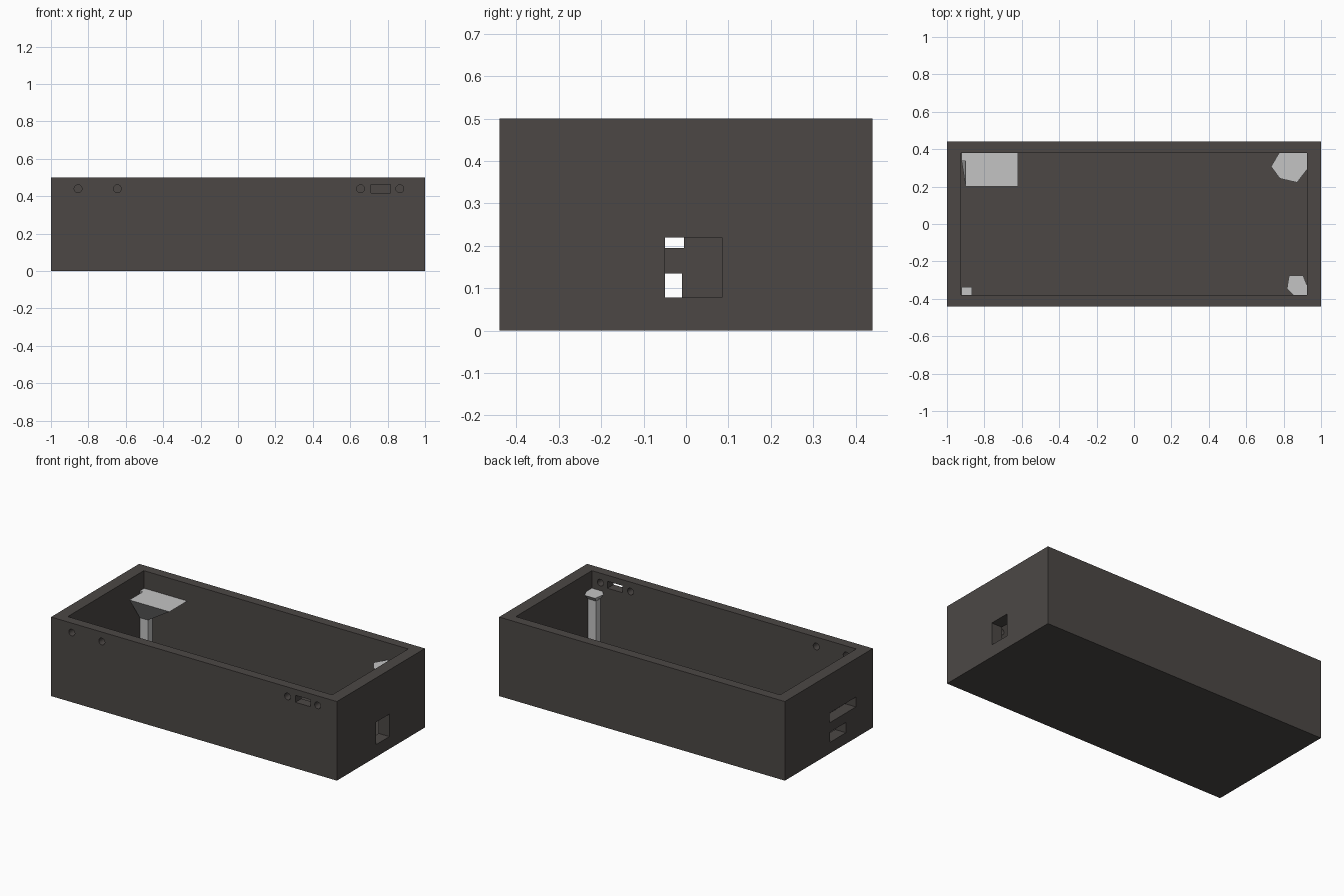
import bpy
import bmesh
from mathutils import Matrix, Vector

cube = bpy.data.objects.get("Cube")
if cube:
    bpy.data.objects.remove(cube, do_unlink=True)


def material(name, rgb):
    mat = bpy.data.materials.new(name)
    mat.use_nodes = True
    mat.diffuse_color = (*rgb, 1)
    mat.node_tree.nodes["Principled BSDF"].inputs["Base Color"].default_value = (*rgb, 1)
    return mat


charcoal = material("charcoal", (0.072, 0.064, 0.060))
light_grey = material("light_grey", (0.55, 0.55, 0.55))


def finish(bm, name, mat=None):
    bmesh.ops.recalc_face_normals(bm, faces=bm.faces)
    mesh = bpy.data.meshes.new(name)
    bm.to_mesh(mesh)
    bm.free()
    ob = bpy.data.objects.new(name, mesh)
    bpy.context.collection.objects.link(ob)
    if mat:
        mesh.materials.append(mat)
    return ob


def add_box(bm, lo, hi):
    lo, hi = Vector(lo), Vector(hi)
    size = Matrix.Diagonal((*(hi - lo), 1))
    bmesh.ops.create_cube(bm, size=1, matrix=Matrix.Translation((lo + hi) / 2) @ size)


def box(name, lo, hi, mat=None):
    bm = bmesh.new()
    add_box(bm, lo, hi)
    return finish(bm, name, mat)


def cut(target, cutter):
    mod = target.modifiers.new("cut", 'BOOLEAN')
    mod.operation = 'DIFFERENCE'
    mod.solver = 'EXACT'
    mod.object = cutter
    bpy.context.view_layer.objects.active = target
    bpy.ops.object.modifier_apply(modifier=mod.name)
    bpy.data.objects.remove(cutter, do_unlink=True)


# Open case
FLOOR = 0.06
case = box("case", (-1, -0.44, 0), (1, 0.44, 0.5), charcoal)
cut(case, box("cavity", (-0.925, -0.38, FLOOR), (0.925, 0.38, 0.7)))

# Rectangular ports: front slot, side port, two slots in the opposite side
for lo, hi in [((0.71, -0.5, 0.418), (0.815, -0.36, 0.462)),
               ((0.9, -0.05, 0.078), (1.1, 0.085, 0.22)),
               ((-1.1, -0.27, 0.195), (-0.9, -0.005, 0.257)),
               ((-1.1, -0.17, 0.07), (-0.9, -0.01, 0.135))]:
    cut(case, box("port", lo, hi))

# Round screw holes in the front wall
for x in (-0.855, -0.645, 0.655, 0.865):
    bm = bmesh.new()
    bmesh.ops.create_cone(bm, cap_ends=True, segments=32, radius1=0.021, radius2=0.021, depth=0.14,
                          matrix=Matrix.Translation((x, -0.43, 0.44)) @ Matrix.Rotation(1.5708, 4, 'X'))
    cut(case, finish(bm, "hole"))
for slot in range(len(case.data.materials) - 1, 0, -1):
    case.data.materials.pop(index=slot)
for face in case.data.polygons:
    face.material_index = 0

# Corner posts, with flared caps that taper down to the column
TOP = 0.39


def post(name, sx, sy, cap=None, neck=TOP):
    bm = bmesh.new()
    xs = sorted((sx * 0.922, sx * 0.865))
    ys = sorted((sy * 0.379, sy * 0.336))
    add_box(bm, (xs[0], ys[0], FLOOR), (xs[1], ys[1], TOP - 0.001 if cap else TOP))
    if cap:
        pts = [(x, y, TOP) for x, y in cap]
        pts += [(x, y, neck) for x in xs for y in ys]
        verts = [bm.verts.new(p) for p in pts]
        hull = bmesh.ops.convex_hull(bm, input=verts)
        unused = [g for g in hull["geom_interior"] if isinstance(g, bmesh.types.BMVert)]
        bmesh.ops.delete(bm, geom=unused, context='VERTS')
        bmesh.ops.dissolve_limit(bm, angle_limit=0.01, verts=bm.verts, edges=bm.edges)
    return finish(bm, name, light_grey)


post("front_right_post", -1, -1)
post("back_right_post", -1, 1,
     [(-0.9, 0.2), (-0.62, 0.2), (-0.62, 0.379), (-0.9, 0.379)], 0.22)
post("front_left_post", 1, -1,
     [(0.829, -0.275), (0.904, -0.275), (0.924, -0.325), (0.924, -0.379),
      (0.85, -0.379), (0.818, -0.345)], 0.34)
post("back_left_post", 1, 1,
     [(0.775, 0.379), (0.924, 0.379), (0.924, 0.29), (0.872, 0.222),
      (0.78, 0.243), (0.733, 0.307)], 0.28)
